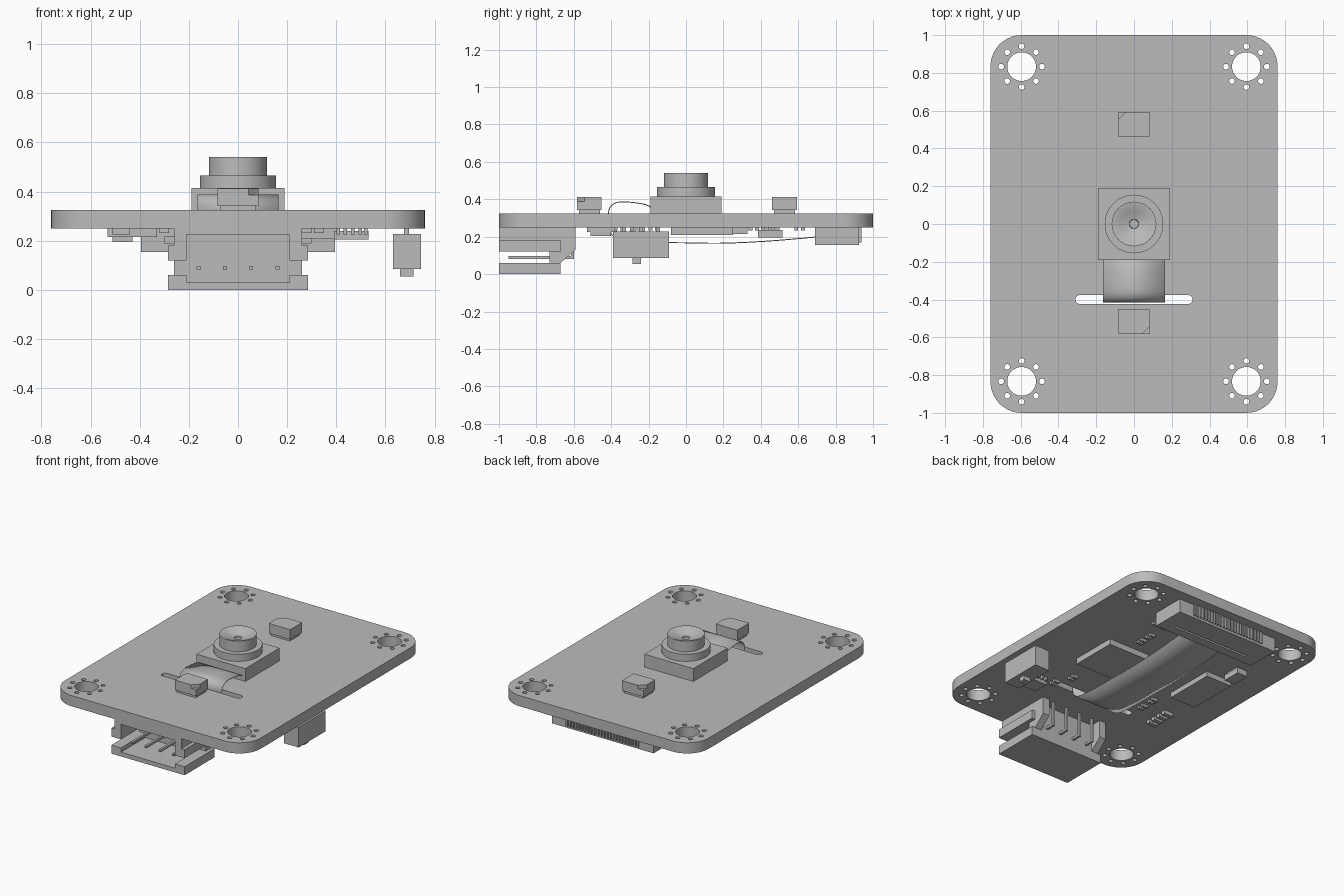
import bpy
import bmesh
from math import sin, cos, pi, radians
from mathutils import Matrix, Vector

old = bpy.data.objects.get("Cube")
if old:
    bpy.data.objects.remove(old)

grey = bpy.data.materials.new("plain grey")
grey.use_nodes = True
GREY = (0.5, 0.5, 0.5, 1)
grey.diffuse_color = GREY
grey.node_tree.nodes["Principled BSDF"].inputs["Base Color"].default_value = GREY


def finish(name, bm, smooth=False):
    bmesh.ops.recalc_face_normals(bm, faces=bm.faces)
    mesh = bpy.data.meshes.new(name)
    bm.to_mesh(mesh)
    bm.free()
    mesh.materials.append(grey)
    obj = bpy.data.objects.new(name, mesh)
    bpy.context.collection.objects.link(obj)
    bpy.ops.object.select_all(action="DESELECT")
    obj.select_set(True)
    bpy.context.view_layer.objects.active = obj
    if smooth:
        bpy.ops.object.shade_smooth_by_angle(angle=radians(35))
    return obj


def add_box(bm, x0, x1, y0, y1, z0, z1):
    mid = Vector((x0 + x1, y0 + y1, z0 + z1)) / 2
    size = Matrix.Diagonal((x1 - x0, y1 - y0, z1 - z0, 1))
    bmesh.ops.create_cube(bm, size=1, matrix=Matrix.Translation(mid) @ size)


def boxes(name, *items):
    bm = bmesh.new()
    for item in items:
        add_box(bm, *item)
    return finish(name, bm)


def add_prism(bm, points, offset):
    face = bm.faces.new([bm.verts.new(p) for p in points])
    top = bmesh.ops.extrude_face_region(bm, geom=[face])["geom"]
    moved = [v for v in top if isinstance(v, bmesh.types.BMVert)]
    bmesh.ops.translate(bm, verts=moved, vec=offset)


def rounded(hx, hy, r, z, steps=10, cy=0):
    """Outline of a rounded rectangle."""
    pts = []
    for q, (sx, sy) in enumerate([(1, 1), (-1, 1), (-1, -1), (1, -1)]):
        for i in range(steps + 1):
            a = pi / 2 * (q + i / steps)
            pts.append((sx * (hx - r) + r * cos(a),
                        cy + sy * (hy - r) + r * sin(a), z))
    return pts


def circle(cx, cy, r, n, z):
    return [(cx + r * cos(2 * pi * i / n), cy + r * sin(2 * pi * i / n), z)
            for i in range(n)]


def lathe(name, profile, n=64):
    bm = bmesh.new()
    verts = [bm.verts.new((r, 0, z)) for r, z in profile]
    edges = [bm.edges.new(pair) for pair in zip(verts, verts[1:])]
    bmesh.ops.spin(bm, geom=verts + edges, cent=(0, 0, 0), axis=(0, 0, 1),
                   angle=2 * pi, steps=n)
    bmesh.ops.remove_doubles(bm, verts=bm.verts, dist=1e-5)
    return finish(name, bm, True)


# Circuit board with mounting holes, rings of vias and a cable slot
UNDER, TOP = 0.25, 0.325
bm = bmesh.new()
add_prism(bm, rounded(0.76, 1, 0.165, UNDER), (0, 0, TOP - UNDER))
board = finish("circuit_board", bm)
bm = bmesh.new()
depth = (0, 0, 0.2)
for sx in (-1, 1):
    for sy in (-1, 1):
        cx, cy = sx * 0.595, sy * 0.833
        add_prism(bm, circle(cx, cy, 0.076, 40, 0.2), depth)
        for px, py, pz in circle(cx, cy, 0.108, 8, 0.2):
            add_prism(bm, circle(px, py, 0.015, 12, 0.2), depth)
add_prism(bm, rounded(0.31, 0.0235, 0.023, 0.2, 6, -0.4), depth)
cutter = finish("hole_cutter", bm)
cutter.hide_render = True
bpy.context.view_layer.objects.active = board
cut = board.modifiers.new("holes", "BOOLEAN")
cut.operation = "DIFFERENCE"
cut.solver = "EXACT"
cut.object = cutter
bpy.ops.object.modifier_apply(modifier=cut.name)
bpy.data.objects.remove(cutter)
bpy.ops.object.select_all(action="DESELECT")
board.select_set(True)
bpy.ops.object.shade_smooth_by_angle(angle=radians(35))

# Camera housing and dished lens barrel
boxes("camera_housing", (-0.19, 0.19, -0.19, 0.19, TOP, 0.415))
lathe("lens_barrel", [(0, 0.41), (0.155, 0.41), (0.155, 0.465), (0.118, 0.465),
                      (0.118, 0.54), (0.108, 0.54), (0.07, 0.522), (0.025, 0.51),
                      (0.023, 0.5), (0, 0.5)])

# Flexible ribbon arching through the slot and along the underside
path = [(-0.18, 0.35), (-0.22, 0.37), (-0.3, 0.382), (-0.37, 0.38), (-0.407, 0.35),
        (-0.41, 0.29), (-0.4, 0.22), (-0.34, 0.185), (-0.2, 0.173), (0, 0.17),
        (0.2, 0.168), (0.45, 0.18), (0.74, 0.205)]
pts = [Vector(p) for p in path]
curve = []
for i in range(len(pts) - 1):
    a, b, c, d = (pts[max(0, min(len(pts) - 1, i + k))] for k in (-1, 0, 1, 2))
    for s in range(6):
        t = s / 6
        curve.append(0.5 * (2 * b + (c - a) * t + (2 * a - 5 * b + 4 * c - d) * t**2
                            + (3 * b - a - 3 * c + d) * t**3))
curve.append(pts[-1])
bm = bmesh.new()
rows = [[bm.verts.new((x, p.x, p.y)) for x in (-0.165, 0.165)] for p in curve]
for (a, b), (c, d) in zip(rows, rows[1:]):
    bm.faces.new((a, b, d, c))
ribbon = finish("ribbon_cable", bm, True)
ribbon.modifiers.new("thickness", "SOLIDIFY").thickness = 0.005

# Two square lamps on the top, each with one clipped corner
for name, cy, side in (("rear_lamp", 0.527, -1), ("front_lamp", -0.517, 1)):
    bm = bmesh.new()
    w, h, c = 0.083, 0.066, 0.04
    outline = [(w, h), (-w, h), (-w, -h), (w, -h)]
    add_prism(bm, [(x, cy + y, 0.342) for x, y in outline], (0, 0, 0.045))
    clipped = [(w, -h), (w, h), (c - w, h), (-w, h - c), (-w, -h)]
    add_prism(bm, [(-side * x, cy - side * y, 0.387) for x, y in clipped],
              (0, 0, 0.025))
    add_box(bm, -w + 0.01, w - 0.01, cy - h + 0.01, cy + h - 0.01, TOP, 0.343)
    finish(name, bm)

# Front wire socket: slotted side walls, floor, roof, back wall and pins
wall = [(-1, 0), (-0.67, 0), (-0.67, 0.06), (-0.59, 0.13), (-0.59, UNDER), (-1, UNDER),
        (-1, 0.12), (-0.73, 0.12), (-0.73, 0.06), (-1, 0.06)]
bm = bmesh.new()
for s in (-1, 1):
    add_prism(bm, [(s * 0.21, y, z) for y, z in wall], (s * 0.05, 0, 0))
    add_box(bm, *sorted((s * 0.26, s * 0.285)), -1, -0.67, 0, 0.06)
    add_box(bm, *sorted((s * 0.26, s * 0.285)), -1, -0.67, 0.12, 0.18)
add_box(bm, -0.21, 0.21, -1, -0.67, 0, 0.03)
add_box(bm, -0.21, 0.21, -1, -0.67, 0.225, UNDER)
add_box(bm, -0.21, 0.21, -0.73, -0.67, 0.03, 0.225)
finish("wire_socket", bm)
bm = bmesh.new()
for i in range(4):
    x = (i - 1.5) * 0.107
    add_box(bm, x - 0.008, x + 0.008, -0.95, -0.6, 0.082, 0.098)
    add_box(bm, x - 0.008, x + 0.008, -0.616, -0.6, 0.082, UNDER)
finish("socket_pins", bm)

# Ribbon connector at the back with a comb of contacts
boxes("ribbon_connector", (-0.395, 0.395, 0.77, 0.925, 0.155, UNDER),
      (-0.395, -0.3, 0.69, 0.77, 0.155, UNDER), (0.3, 0.395, 0.69, 0.77, 0.155, UNDER),
      (-0.3, 0.3, 0.69, 0.77, 0.215, UNDER), (-0.3, 0.3, 0.69, 0.755, 0.155, 0.19))
bm = bmesh.new()
for i in range(24):
    x = (i - 11.5) * 0.024
    add_box(bm, x - 0.006, x + 0.006, 0.92, 0.937, 0.17, UNDER)
finish("connector_contacts", bm)

# Side switch block
boxes("switch_block", (0.63, 0.745, -0.39, -0.09, 0.085, 0.228))
boxes("switch_tab", (0.66, 0.715, -0.285, -0.24, 0.055, 0.085))
boxes("switch_legs", *[(0.675, 0.695, y, y + 0.02, 0.225, UNDER)
                       for y in (-0.34, -0.25, -0.16)])

# Flat chips on the underside
boxes("processor_chip", (0.09, 0.41, -0.08, 0.25, 0.21, UNDER))
boxes("memory_chip", (-0.53, -0.33, -0.03, 0.33, 0.215, UNDER))
boxes("crystal", (-0.51, -0.43, 0.385, 0.515, 0.195, 0.235),
      (-0.5, -0.44, 0.4, 0.5, 0.235, UNDER))
boxes("regulator_chip", (0.39, 0.53, -0.51, -0.4, 0.205, 0.24))
boxes("regulator_legs", *[(x, x + 0.014, -0.53, -0.38, 0.225, UNDER)
                          for x in (0.4, 0.43, 0.46, 0.49, 0.512)])

# Small surface parts on the underside
bm = bmesh.new()
for i in range(4):
    y = -0.4 + i * 0.05
    add_box(bm, -0.51, -0.44, y, y + 0.03, 0.225, UNDER)
for x, y in ((0.24, 0.335), (0.24, 0.42), (0.25, 0.58), (0.32, 0.58),
             (-0.3, -0.3), (-0.3, -0.2), (0.33, -0.42), (0.28, -0.3)):
    for k in (0, 0.035):
        add_box(bm, x - 0.02, x + 0.02, y + k, y + k + 0.02, 0.232, UNDER)
finish("small_components", bm)
